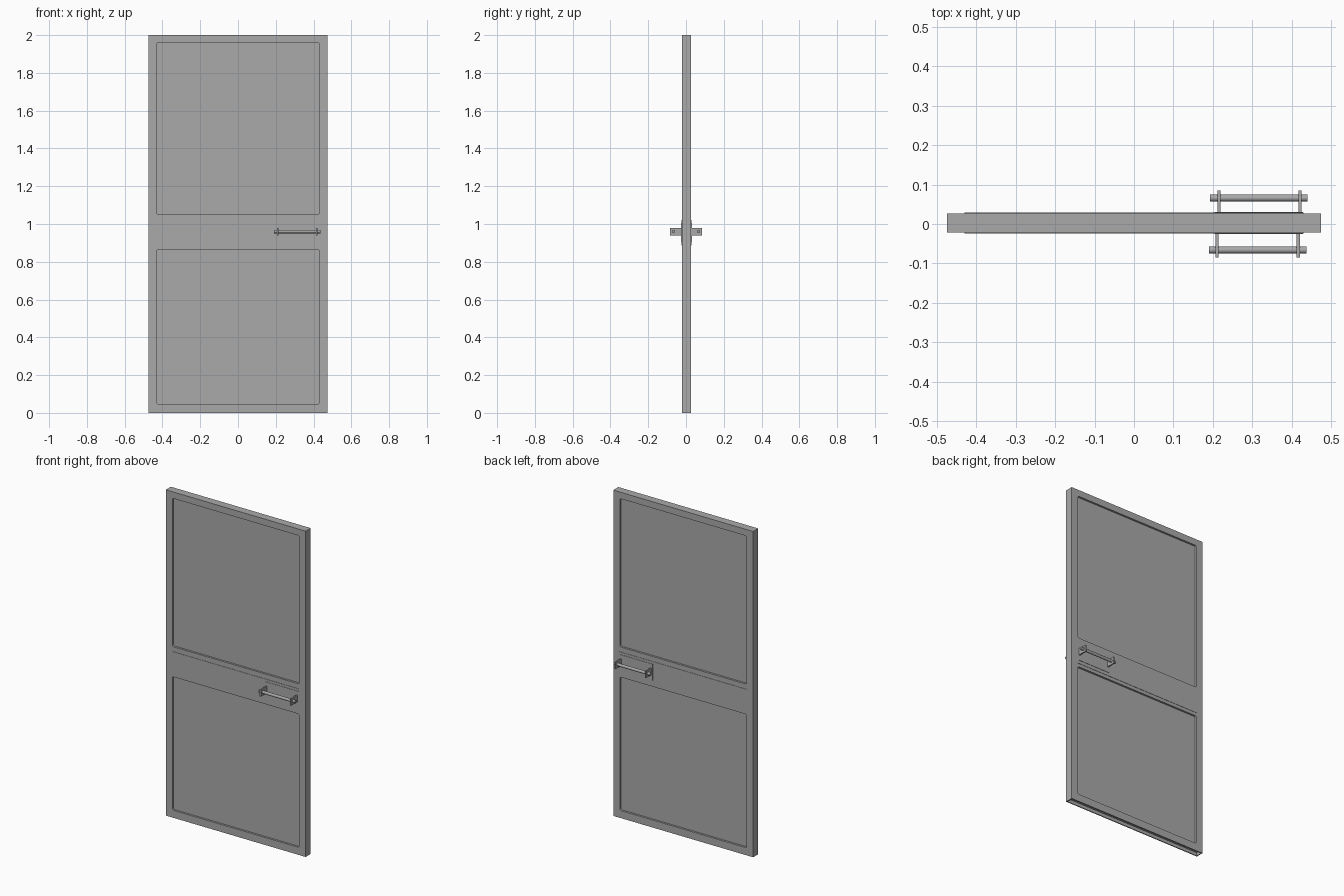
import bpy, bmesh, math
from mathutils import Matrix

if "Cube" in bpy.data.objects:
    bpy.data.objects.remove(bpy.data.objects["Cube"])

grey = bpy.data.materials.new("plain grey")
grey.diffuse_color = (0.4, 0.4, 0.4, 1)
grey.use_nodes = True
grey.node_tree.nodes["Principled BSDF"].inputs["Base Color"].default_value = grey.diffuse_color

W, FRONT, BACK = 0.475, -0.022, 0.027   # half width and the two door faces
MID = (FRONT + BACK) / 2
REVEAL = 0.012                          # depth of the sunken panels


def add(name, bm):
    bmesh.ops.recalc_face_normals(bm, faces=bm.faces)
    me = bpy.data.meshes.new(name)
    bm.to_mesh(me)
    bm.free()
    me.materials.append(grey)
    ob = bpy.data.objects.new(name, me)
    bpy.context.collection.objects.link(ob)
    return ob


def box(name, x, y, z, corner=0):
    """Box from (min, max) ranges; corner rounds the edges running along y."""
    bm = bmesh.new()
    bmesh.ops.create_cube(bm, size=1)
    for v in bm.verts:
        for i, (a, b) in enumerate((x, y, z)):
            v.co[i] = (a + b) / 2 + v.co[i] * (b - a)
    if corner:
        edges = [e for e in bm.edges
                 if abs(e.verts[0].co.y - e.verts[1].co.y) > 1e-5]
        bmesh.ops.bevel(bm, geom=edges, offset=corner, segments=3,
                        profile=0.5, affect='EDGES')
    return add(name, bm)


def bar(name, x0, x1, y, z, r):
    bm = bmesh.new()
    m = Matrix.Translation(((x0 + x1) / 2, y, z)) @ Matrix.Rotation(math.pi / 2, 4, 'Y')
    bmesh.ops.create_cone(bm, cap_ends=True, segments=20, radius1=r, radius2=r,
                          depth=x1 - x0, matrix=m)
    ob = add(name, bm)
    for p in ob.data.polygons:
        p.use_smooth = len(p.vertices) == 4
    return ob


# Door leaf with sunken panels on both faces and a hollow bottom edge
door = box("door_leaf", (-W, W), (FRONT, BACK), (0, 2))
cutters = [box("bottom_channel_cutter", (-W + 0.006, W - 0.006),
               (FRONT + 0.006, BACK - 0.006), (-0.05, 0.02))]
for label, z in (("upper", (1.05, 1.96)), ("lower", (0.046, 0.865))):
    for side, y in (("front", (FRONT - 0.05, FRONT + REVEAL)),
                    ("back", (BACK - REVEAL, BACK + 0.05))):
        cutters.append(box(f"{label}_{side}_panel_cutter", (-0.431, 0.431), y, z, 0.01))
for c in cutters:
    c.hide_render = True
    c.hide_set(True)
    mod = door.modifiers.new(c.name, 'BOOLEAN')
    mod.operation = 'DIFFERENCE'
    mod.solver = 'EXACT'
    mod.object = c

# Lock rail plates, handle plates, brackets and pull bars on each face
for side, s, face, dx in (("front", -1, FRONT, 0), ("back", 1, BACK, 0.005)):
    def out(a, b):
        return tuple(sorted((face + s * a, face + s * b)))
    box(f"{side}_lock_rail_plate", (-0.431, 0.431), out(-0.004, 0.002), (0.885, 1.02))
    box(f"{side}_handle_plate", (0.205, 0.429), out(-0.002, 0.004), (0.905, 1.005))
    for i, x in enumerate((0.207, 0.413)):
        box(f"{side}_bracket_{i + 1}", (x + dx, x + dx + 0.008),
            tuple(sorted((face, s * 0.085))), (0.938, 0.98))
    bar(f"{side}_pull_bar", 0.19 + dx / 2, 0.438 + dx / 2, s * 0.066, 0.96, 0.009)
